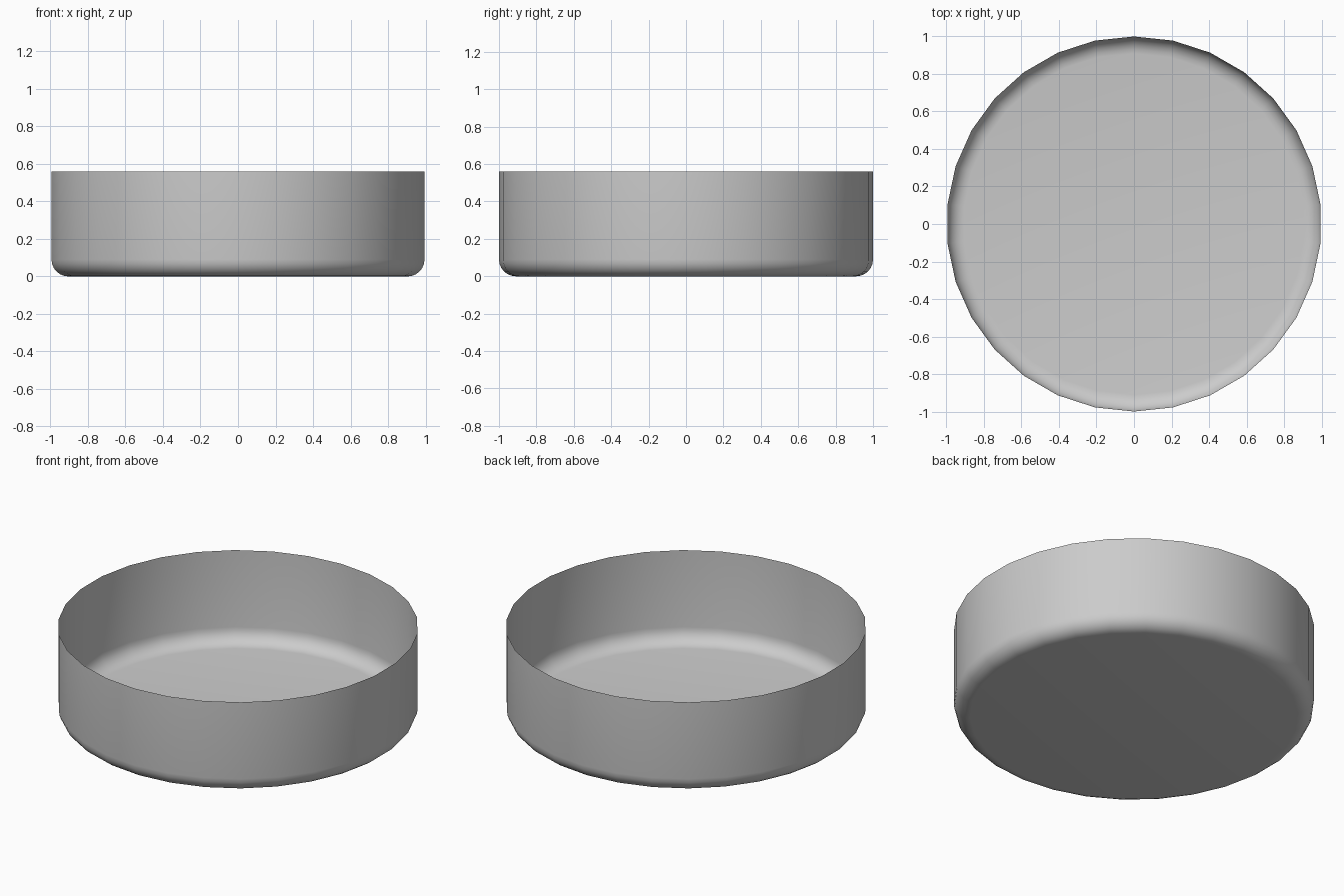
import bpy, bmesh
from math import sin, cos, pi

if "Cube" in bpy.data.objects:
    bpy.data.objects.remove(bpy.data.objects["Cube"])

SIDES, RADIUS, HEIGHT, FILLET, STEPS = 30, 1.0, 0.56, 0.09, 6

# Profile: rounded bottom corner, then straight wall
profile = [(RADIUS - FILLET + FILLET * sin(a), FILLET - FILLET * cos(a))
           for a in (i / STEPS * pi / 2 for i in range(STEPS + 1))]
profile.append((RADIUS, HEIGHT))

# Rings of the thin open dish, with a corner on the y axis
bm = bmesh.new()
rings = [[bm.verts.new((r * sin(2 * pi * i / SIDES), r * cos(2 * pi * i / SIDES), z))
          for i in range(SIDES)] for r, z in profile]

# Flat floor and wall bands
bm.faces.new(rings[0])
for low, high in zip(rings, rings[1:]):
    for i in range(SIDES):
        j = (i + 1) % SIDES
        bm.faces.new((low[j], low[i], high[i], high[j]))
bm.normal_update()

mesh = bpy.data.meshes.new("round_dish")
bm.to_mesh(mesh)
bm.free()
dish = bpy.data.objects.new("round_dish", mesh)
bpy.context.collection.objects.link(dish)

# Smooth shading
for p in mesh.polygons:
    p.use_smooth = True
